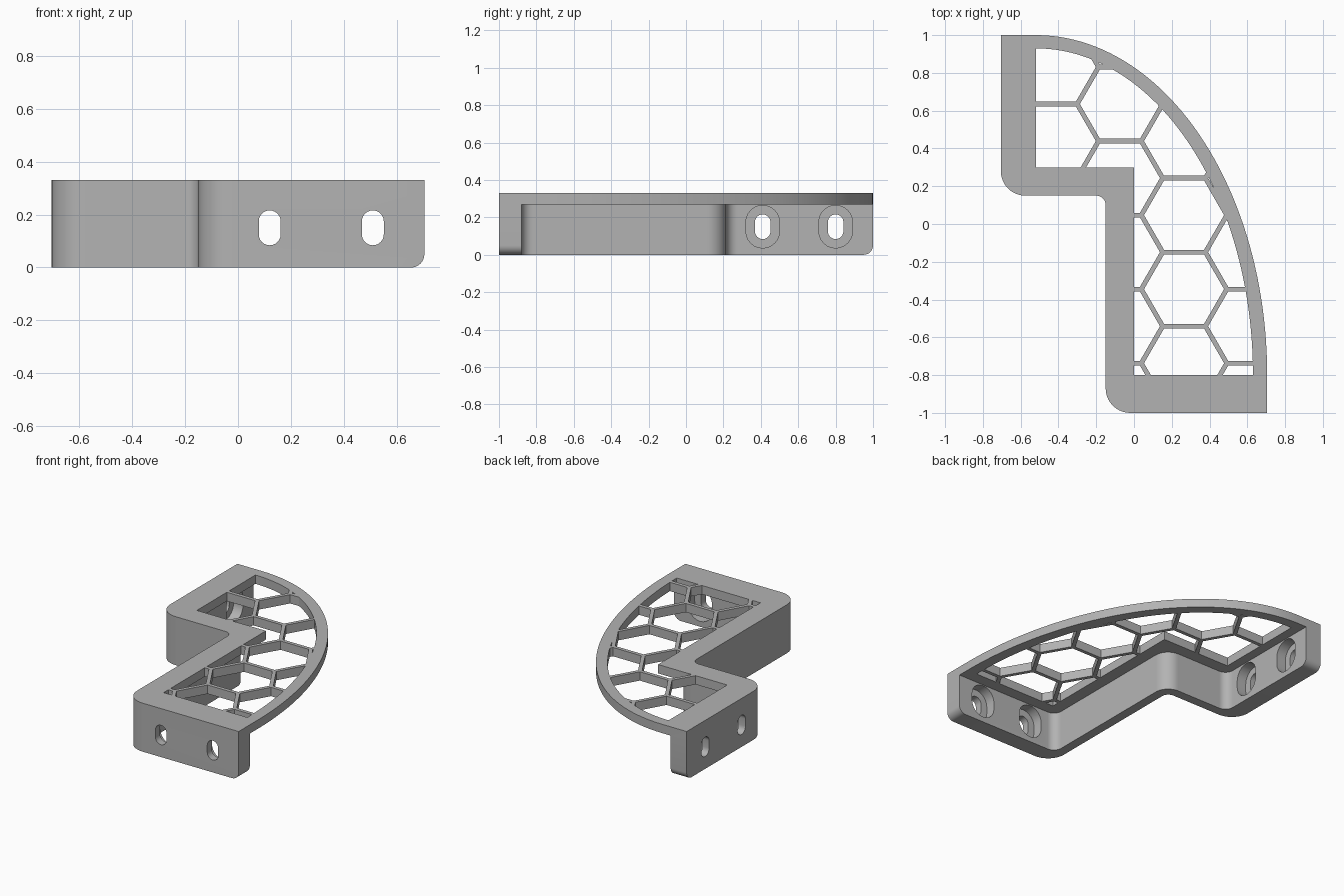
import bpy, bmesh
from math import sin, cos, pi, tan, sqrt, radians
from mathutils import Vector, Matrix

if "Cube" in bpy.data.objects:
    bpy.data.objects.remove(bpy.data.objects["Cube"])

HX, HY = 0.705, 1.0          # half sizes in plan
TOP, UNDER = 0.33, 0.27      # deck top and underside
END_T = 0.12                 # thickness of the two screw walls

grey = bpy.data.materials.new("light_grey")
grey.use_nodes = True
grey.diffuse_color = (0.45, 0.45, 0.45, 1)
grey.node_tree.nodes["Principled BSDF"].inputs["Base Color"].default_value = grey.diffuse_color


def rounded(corners, steps=10):
    """Plan path from (x, y, radius) corners; radius 0 keeps the corner sharp."""
    out = []
    for i, (x, y, r) in enumerate(corners):
        p = Vector((x, y))
        if r == 0:
            out.append(p)
            continue
        a = (Vector(corners[i - 1][:2]) - p).normalized()
        b = (Vector(corners[i + 1][:2]) - p).normalized()
        centre = p + (a + b) * r
        for k in range(steps + 1):
            t = k / steps * pi / 2
            out.append(centre - b * r * cos(t) - a * r * sin(t))
    return out


def ellipse_arc(cx, cy, a, b, steps=48):
    """Quarter ellipse from its right end up to its top."""
    return [Vector((cx + a * cos(k / steps * pi / 2), cy + b * sin(k / steps * pi / 2)))
            for k in range(steps + 1)]


def prisms(name, outlines, low, high, matrix=Matrix()):
    """One object holding an extruded prism for each outline."""
    bm = bmesh.new()
    for pts in outlines:
        face = bm.faces.new([bm.verts.new((p[0], p[1], low)) for p in pts])
        ext = bmesh.ops.extrude_face_region(bm, geom=[face])
        moved = [v for v in ext["geom"] if isinstance(v, bmesh.types.BMVert)]
        bmesh.ops.translate(bm, verts=moved, vec=(0, 0, high - low))
    bmesh.ops.recalc_face_normals(bm, faces=bm.faces)
    bm.transform(matrix)
    mesh = bpy.data.meshes.new(name)
    bm.to_mesh(mesh)
    bm.free()
    mesh.materials.append(grey)
    obj = bpy.data.objects.new(name, mesh)
    bpy.context.collection.objects.link(obj)
    return obj


def boolean(target, tool, operation):
    """Apply a boolean and remove its tool."""
    mod = target.modifiers.new(operation.lower(), "BOOLEAN")
    mod.operation, mod.object, mod.solver = operation, tool, "EXACT"
    bpy.context.view_layer.objects.active = target
    bpy.ops.object.modifier_apply(modifier=mod.name)
    bpy.data.objects.remove(tool)


def stadium(u, v, width, height, steps=12):
    """Upright slot outline centred on (u, v)."""
    r, s = width / 2, (height - width) / 2
    return [(u + r * cos(t), v + side * s + r * sin(t))
            for side, start in ((1, 0), (-1, pi))
            for t in [start + k / steps * pi for k in range(steps + 1)]]


# Stepped outer edge shared by the deck and the walls
outer = rounded([(HX, -HY, 0), (-0.15, -HY, 0.13), (-0.15, 0.15, 0.05),
                 (-HX, 0.15, 0.13), (-HX, HY, 0)])

# Deck with a curved far edge
rim = ellipse_arc(-0.52, -0.8, HX + 0.52, HY + 0.8)
deck = prisms("bracket", [outer + rim[::-1]], UNDER, TOP)

# Honeycomb openings, clipped to the area inside the rim
window = [Vector(p) for p in ((-0.52, 0.3), (0, 0.3), (0, -0.8))]
window += ellipse_arc(-0.52, -0.8, 1.15, 1.73)
openings = prisms("openings", [window], UNDER - 0.1, TOP + 0.1)
pitch, bar = 0.392, 0.025
side = pitch / sqrt(3)
radius = (pitch - bar) / sqrt(3)
cells = []
for col in range(-2, 3):
    for row in range(-4, 5):
        cx = 0.265 + col * side * 1.5
        cy = -0.345 + (row + 0.5 * (col % 2)) * pitch
        cells.append([(cx + radius * cos(k * pi / 3), cy + radius * sin(k * pi / 3))
                      for k in range(6)])
boolean(openings, prisms("cells", cells, UNDER - 0.05, TOP + 0.05), "INTERSECT")
boolean(deck, openings, "DIFFERENCE")

# Wall below the deck, thicker at its two screw ends
inner = rounded([(-HX + END_T, HY, 0), (-HX + END_T, 0.215, 0.06), (-0.085, 0.215, 0.1),
                 (-0.085, -HY + END_T, 0.06), (HX, -HY + END_T, 0)])
wall = prisms("wall", [outer + inner], 0, UNDER)

# Rounded lower corners at the free ends of the wall
bm = bmesh.new()
bm.from_mesh(wall.data)
ends = [e for e in bm.edges if all(v.co.z < 0.001 for v in e.verts)
        and (all(v.co.x > HX - 0.001 for v in e.verts)
             or all(v.co.y > HY - 0.001 for v in e.verts))]
bmesh.ops.bevel(bm, geom=ends, offset=0.05, segments=8, profile=0.5, affect="EDGES")
bm.to_mesh(wall.data)
bm.free()

# Screw slots with wide recesses on the inner side
SLOT, RECESS, MID = (0.083, 0.132), (0.18, 0.228), 0.15
facing_front = Matrix.Translation((0, -HY, 0)) @ Matrix.Rotation(pi / 2, 4, "X")
facing_side = (Matrix.Translation((-HX, 0, 0)) @ Matrix.Rotation(pi / 2, 4, "Z")
               @ Matrix.Rotation(pi / 2, 4, "X"))
for matrix, centres, inward in ((facing_front, (0.12, 0.51), -1),
                                (facing_side, (0.41, 0.80), 1)):
    for size, near, far in ((SLOT, -0.05, 0.2), (RECESS, 0.05, 0.2)):
        low, high = sorted((near * inward, far * inward))
        shapes = [stadium(c, MID, *size) for c in centres]
        boolean(wall, prisms("slots", shapes, low, high, matrix), "DIFFERENCE")

# Join the wall to the deck and shade
boolean(deck, wall, "UNION")
bpy.ops.object.select_all(action="DESELECT")
deck.select_set(True)
bpy.context.view_layer.objects.active = deck
bpy.ops.object.shade_smooth_by_angle(angle=radians(30))
